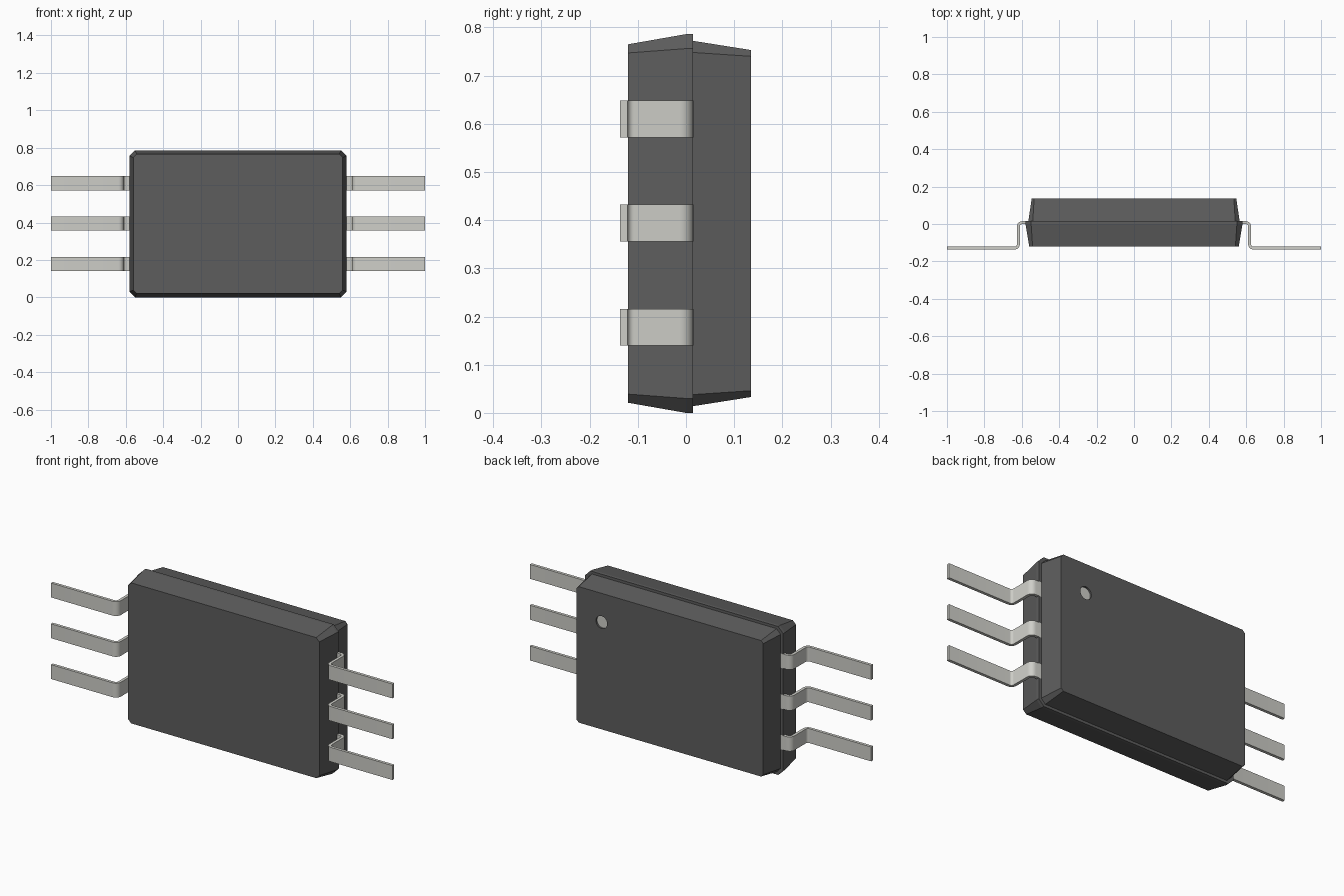
import bpy, bmesh
from math import pi, sin, cos
from mathutils import Vector

if "Cube" in bpy.data.objects:
    bpy.data.objects.remove(bpy.data.objects["Cube"])

ZC = 0.393  # mid height of the package


def material(name, rgb):
    m = bpy.data.materials.new(name)
    m.diffuse_color = (*rgb, 1)
    m.use_nodes = True
    m.node_tree.nodes["Principled BSDF"].inputs["Base Color"].default_value = m.diffuse_color
    return m


DARK = material("dark_resin", (0.11, 0.11, 0.11))
METAL = material("tin_metal", (0.62, 0.62, 0.58))


def finish(name, bm, mat):
    bmesh.ops.recalc_face_normals(bm, faces=bm.faces)
    me = bpy.data.meshes.new(name)
    bm.to_mesh(me)
    bm.free()
    me.materials.append(mat)
    ob = bpy.data.objects.new(name, me)
    bpy.context.collection.objects.link(ob)
    return ob


def loft(name, rings, mat):
    """Closed solid through rings of points."""
    bm = bmesh.new()
    loops = [[bm.verts.new(p) for p in r] for r in rings]
    n = len(loops[0])
    for a, b in zip(loops, loops[1:]):
        for i in range(n):
            j = (i + 1) % n
            bm.faces.new((a[i], a[j], b[j], b[i]))
    bm.faces.new(loops[0])
    bm.faces.new(loops[-1])
    return finish(name, bm, mat)


def octagon(y, hx, hz, c):
    """Corner-cut rectangle in the xz plane."""
    q = [(hx, hz - c), (hx - c, hz)]
    q += [(-x, z) for x, z in reversed(q)]
    q += [(-x, -z) for x, z in q]
    return [(x, y, ZC + z) for x, z in q]


def disc(y, r, n=32):
    return [(0.40 + r * cos(2 * pi * i / n), y, 0.60 + r * sin(2 * pi * i / n))
            for i in range(n)]


# Two tapered body halves
loft("front_body", [octagon(-0.12, 0.56, 0.372, 0.018),
                    octagon(0.0, 0.58, 0.393, 0.03),
                    octagon(0.015, 0.58, 0.393, 0.03)], DARK)
back = loft("back_body", [octagon(0.015, 0.565, 0.379, 0.024),
                          octagon(0.135, 0.547, 0.36, 0.013)], DARK)

# Round recess in the back face, with a pale marker dot at its bottom
cutter = loft("recess_cutter", [disc(0.124, 0.033), disc(0.16, 0.033)], DARK)
cutter.hide_render = True
cut = back.modifiers.new("recess", 'BOOLEAN')
cut.operation, cut.object, cut.solver = 'DIFFERENCE', cutter, 'EXACT'
bpy.context.view_layer.objects.active = back
bpy.ops.object.modifier_apply(modifier="recess")
bpy.data.objects.remove(cutter)
loft("marker_dot", [disc(0.120, 0.033), disc(0.126, 0.033)], METAL)


# Gull-wing leads: centre line with its normals, thickened
T = 0.0155
X, Y0, Y1, R = 0.618, 0.0075, -0.129, 0.021


def lead_path():
    pts = [(Vector((0.53, Y0)), Vector((0, 1)))]
    for k in range(7):
        a = pi / 2 * (1 - k / 6)
        n = Vector((cos(a), sin(a)))
        pts.append((Vector((X - R, Y0 - R)) + n * R, n))
    for k in range(7):
        a = pi + pi / 2 * k / 6
        n = Vector((cos(a), sin(a)))
        pts.append((Vector((X + R, Y1 + R)) + n * R, -n))
    pts.append((Vector((1.0, Y1)), Vector((0, 1))))
    return pts


for row, zc in enumerate((0.178, 0.394, 0.610)):
    for side, s in (("right", 1), ("left", -1)):
        rings = []
        for p, n in lead_path():
            a, b = p + n * T / 2, p - n * T / 2
            rings.append([(s * v.x, v.y, zc + dz) for v, dz in
                          ((a, -0.038), (a, 0.038), (b, 0.038), (b, -0.038))])
        ob = loft(f"{side}_lead_{row + 1}", rings, METAL)
        bpy.ops.object.select_all(action='DESELECT')
        ob.select_set(True)
        bpy.context.view_layer.objects.active = ob
        bpy.ops.object.shade_smooth_by_angle(angle=pi / 6)
